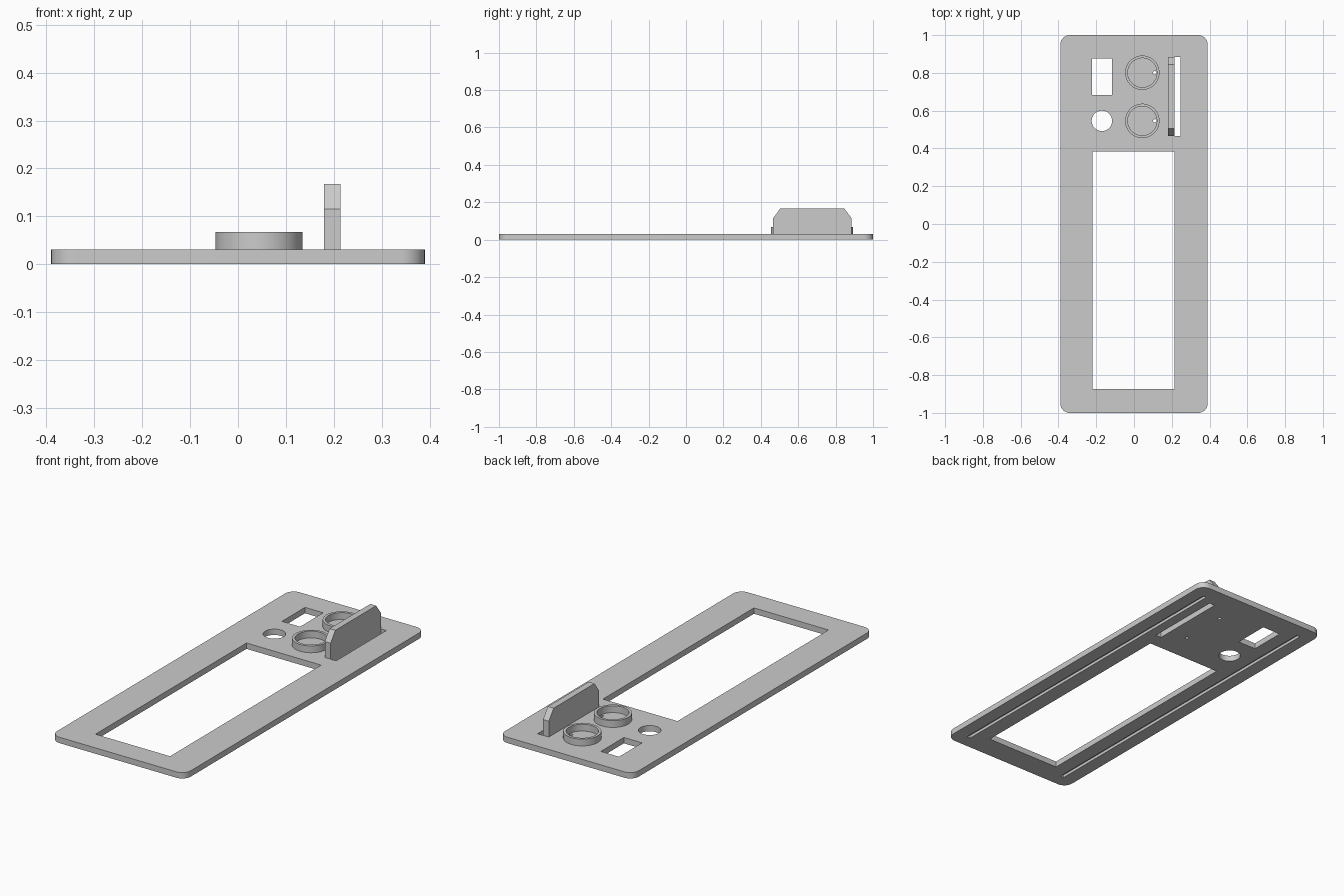
import bpy, bmesh
from math import cos, sin, pi, radians

cube = bpy.data.objects.get("Cube")
if cube:
    bpy.data.objects.remove(cube, do_unlink=True)

grey = bpy.data.materials.new("light_grey")
grey.use_nodes = True
grey.diffuse_color = (0.6, 0.6, 0.6, 1)
grey.node_tree.nodes["Principled BSDF"].inputs["Base Color"].default_value = (0.6, 0.6, 0.6, 1)

TOP = 0.031  # plate thickness


def prism(name, outline, low, high, along_x=False):
    """Extrude a flat outline along z, or a (y, z) outline along x."""
    place = (lambda a, b, t: (t, a, b)) if along_x else (lambda a, b, t: (a, b, t))
    bm = bmesh.new()
    lower = [bm.verts.new(place(a, b, low)) for a, b in outline]
    upper = [bm.verts.new(place(a, b, high)) for a, b in outline]
    bm.faces.new(lower)
    bm.faces.new(upper)
    n = len(outline)
    for i in range(n):
        j = (i + 1) % n
        bm.faces.new((lower[i], lower[j], upper[j], upper[i]))
    bmesh.ops.recalc_face_normals(bm, faces=bm.faces)
    mesh = bpy.data.meshes.new(name)
    bm.to_mesh(mesh)
    bm.free()
    mesh.materials.append(grey)
    obj = bpy.data.objects.new(name, mesh)
    bpy.context.collection.objects.link(obj)
    return obj


def circle(x, y, r, n=64):
    return [(x + r * cos(2 * pi * i / n), y + r * sin(2 * pi * i / n)) for i in range(n)]


def rect(x0, x1, y0, y1):
    return [(x0, y0), (x1, y0), (x1, y1), (x0, y1)]


def rounded_rect(hx, hy, r, steps=10):
    points = []
    for k, (sx, sy) in enumerate([(1, 1), (-1, 1), (-1, -1), (1, -1)]):
        for i in range(steps + 1):
            a = pi / 2 * (k + i / steps)
            points.append((sx * (hx - r) + r * cos(a), sy * (hy - r) + r * sin(a)))
    return points


def select(obj):
    bpy.ops.object.select_all(action='DESELECT')
    obj.select_set(True)
    bpy.context.view_layer.objects.active = obj


def cut(obj, outline, low=-0.1, high=0.2):
    cutter = prism("cutter", outline, low, high)
    cutter.hide_render = True
    mod = obj.modifiers.new("cut", 'BOOLEAN')
    mod.operation = 'DIFFERENCE'
    mod.solver = 'EXACT'
    mod.object = cutter
    select(obj)
    bpy.ops.object.modifier_apply(modifier=mod.name)
    bpy.data.objects.remove(cutter, do_unlink=True)


def smooth(obj):
    select(obj)
    bpy.ops.object.shade_smooth_by_angle(angle=radians(30))


# Panel with its window, ports and slot
panel = prism("panel", rounded_rect(0.39, 1, 0.05), 0, TOP)
cut(panel, rect(-0.22, 0.215, -0.873, 0.385))
cut(panel, rect(-0.222, -0.116, 0.683, 0.875))
cut(panel, circle(-0.17, 0.546, 0.054))
cut(panel, rect(0.214, 0.246, 0.466, 0.885))

# Long grooves underneath
for side in (-1, 1):
    cut(panel, rect(side * 0.308 - 0.01, side * 0.308 + 0.01, -0.93, 0.92), -0.1, 0.015)

# Knob collars, each with a small pin hole inside
for name, y in (("rear_collar", 0.801), ("front_collar", 0.546)):
    cut(panel, circle(0.11, y, 0.009, 24))
    collar = prism(name, circle(0.044, y, 0.091), TOP - 0.002, 0.067)
    cut(collar, circle(0.044, y, 0.077))
    smooth(collar)
smooth(panel)

# Upright fin with chamfered top corners
prism("fin", [(0.466, TOP - 0.002), (0.885, TOP - 0.002), (0.885, 0.115),
              (0.845, 0.168), (0.505, 0.168), (0.466, 0.115)], 0.18, 0.214, along_x=True)
